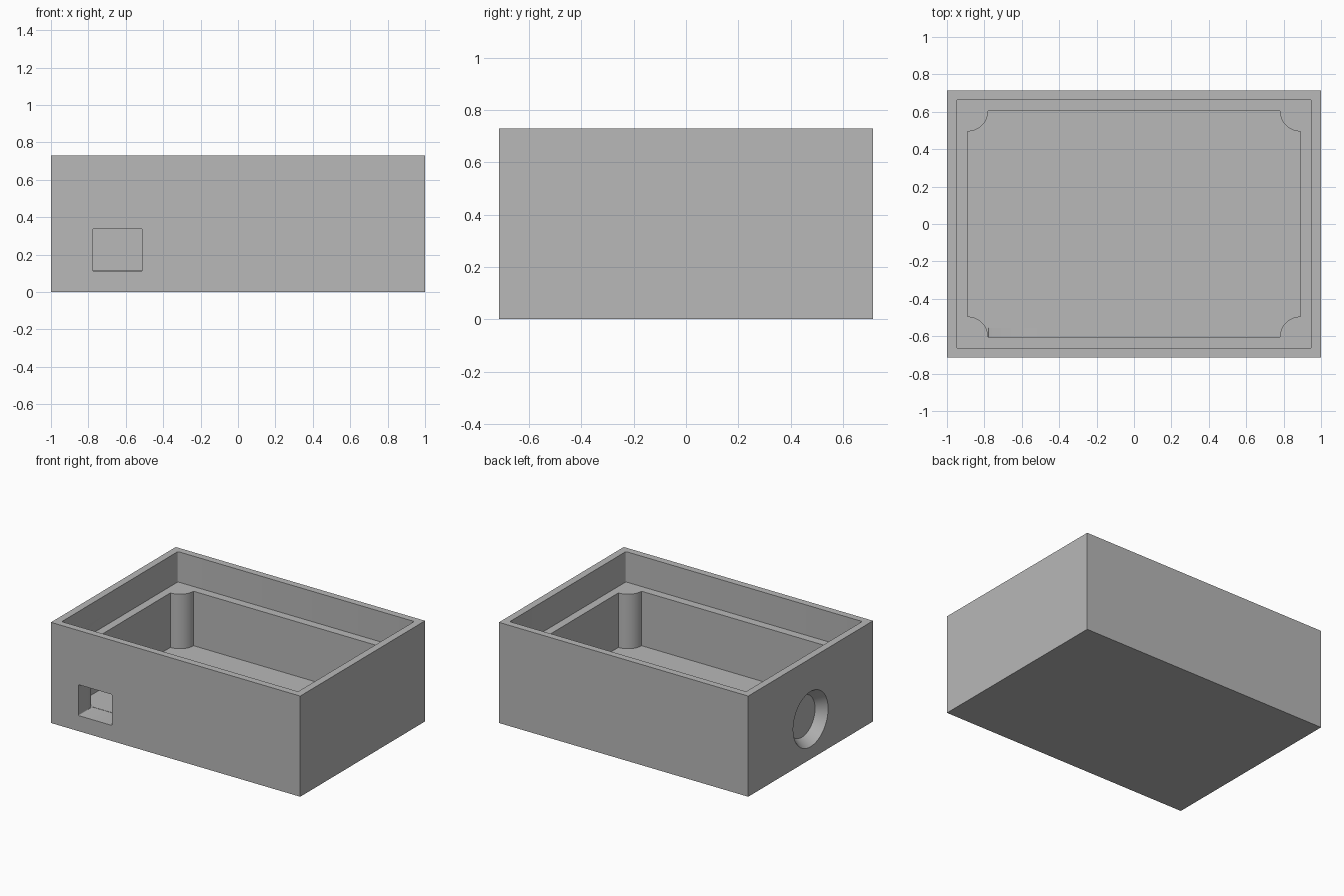
import bpy, bmesh
from math import cos, sin, pi
from mathutils import Matrix, Vector

HX, HY, HEIGHT = 1.0, 0.715, 0.73
FLOOR_Z, LEDGE_Z = 0.115, 0.51
OVER = 0.1  # how far cutters stick out of the block

if "Cube" in bpy.data.objects:
    bpy.data.objects.remove(bpy.data.objects["Cube"], do_unlink=True)

grey = bpy.data.materials.new("plain grey")
grey.use_nodes = True
grey.diffuse_color = (0.48, 0.48, 0.48, 1)
grey.node_tree.nodes["Principled BSDF"].inputs["Base Color"].default_value = grey.diffuse_color


def make_object(name, bm):
    bmesh.ops.recalc_face_normals(bm, faces=bm.faces)
    mesh = bpy.data.meshes.new(name)
    bm.to_mesh(mesh)
    bm.free()
    mesh.materials.append(grey)
    obj = bpy.data.objects.new(name, mesh)
    bpy.context.collection.objects.link(obj)
    return obj


def corner_profile(hx, hy, r, steps, scooped=False):
    """Rectangle whose corners are rounded outward, or scooped inward."""
    pts = []
    for i, (sx, sy) in enumerate([(1, 1), (-1, 1), (-1, -1), (1, -1)]):
        inset = 0 if scooped else r
        centre = Vector((sx * (hx - inset), sy * (hy - inset)))
        for k in range(steps + 1):
            t = k / steps * pi / 2
            a = i * pi / 2 + (1.5 * pi - t if scooped else t)
            pts.append(centre + r * Vector((cos(a), sin(a))))
    return pts


def prism(name, profile, low, high, matrix=Matrix()):
    bm = bmesh.new()
    base = bm.faces.new([bm.verts.new((p.x, p.y, low)) for p in profile])
    top = bmesh.ops.extrude_face_region(bm, geom=[base])["geom"]
    verts = [g for g in top if isinstance(g, bmesh.types.BMVert)]
    bmesh.ops.translate(bm, vec=(0, 0, high - low), verts=verts)
    bm.transform(matrix)
    return make_object(name, bm)


def tapered_hole(name, side):
    """Shallow countersunk recess in an end wall, extended outside the block."""
    depth, r_out, r_in = 0.07, 0.2, 0.15
    slope = (r_out - r_in) / depth
    bm = bmesh.new()
    bmesh.ops.create_cone(bm, cap_ends=True, segments=64, radius1=r_in,
                          radius2=r_out + slope * OVER, depth=depth + OVER)
    bm.transform(Matrix.Translation((side * (HX + (OVER - depth) / 2), 0, 0.29))
                 @ Matrix.Rotation(side * pi / 2, 4, 'Y'))
    return make_object(name, bm)


# Solid block
bm = bmesh.new()
bmesh.ops.create_cube(bm, size=1, matrix=Matrix.Translation((0, 0, HEIGHT / 2))
                      @ Matrix.Diagonal((2 * HX, 2 * HY, HEIGHT, 1)))
box = make_object("box_body", bm)

# Lid recess, main cavity with corner posts, front window and end recesses
window_place = Matrix.Translation((-0.645, -HY, 0.225)) @ Matrix.Rotation(pi / 2, 4, 'X')
cutters = [
    prism("cavity_cutter", corner_profile(0.89, 0.605, 0.11, 16, True), FLOOR_Z, HEIGHT + OVER),
    prism("lid_recess_cutter", corner_profile(0.948, 0.665, 0.01, 4), LEDGE_Z, HEIGHT + 2 * OVER),
    prism("window_cutter", corner_profile(0.134, 0.112, 0.006, 4), -0.16, OVER, window_place),
    tapered_hole("right_hole_cutter", -1),
    tapered_hole("left_hole_cutter", 1),
]

bpy.ops.object.select_all(action='DESELECT')
bpy.context.view_layer.objects.active = box
box.select_set(True)
for cutter in cutters:
    cutter.hide_render = True
    cut = box.modifiers.new(cutter.name, 'BOOLEAN')
    cut.operation, cut.solver, cut.object = 'DIFFERENCE', 'EXACT', cutter
    bpy.ops.object.modifier_apply(modifier=cut.name)
    bpy.data.objects.remove(cutter, do_unlink=True)

bpy.ops.object.shade_smooth_by_angle(angle=pi / 6)
